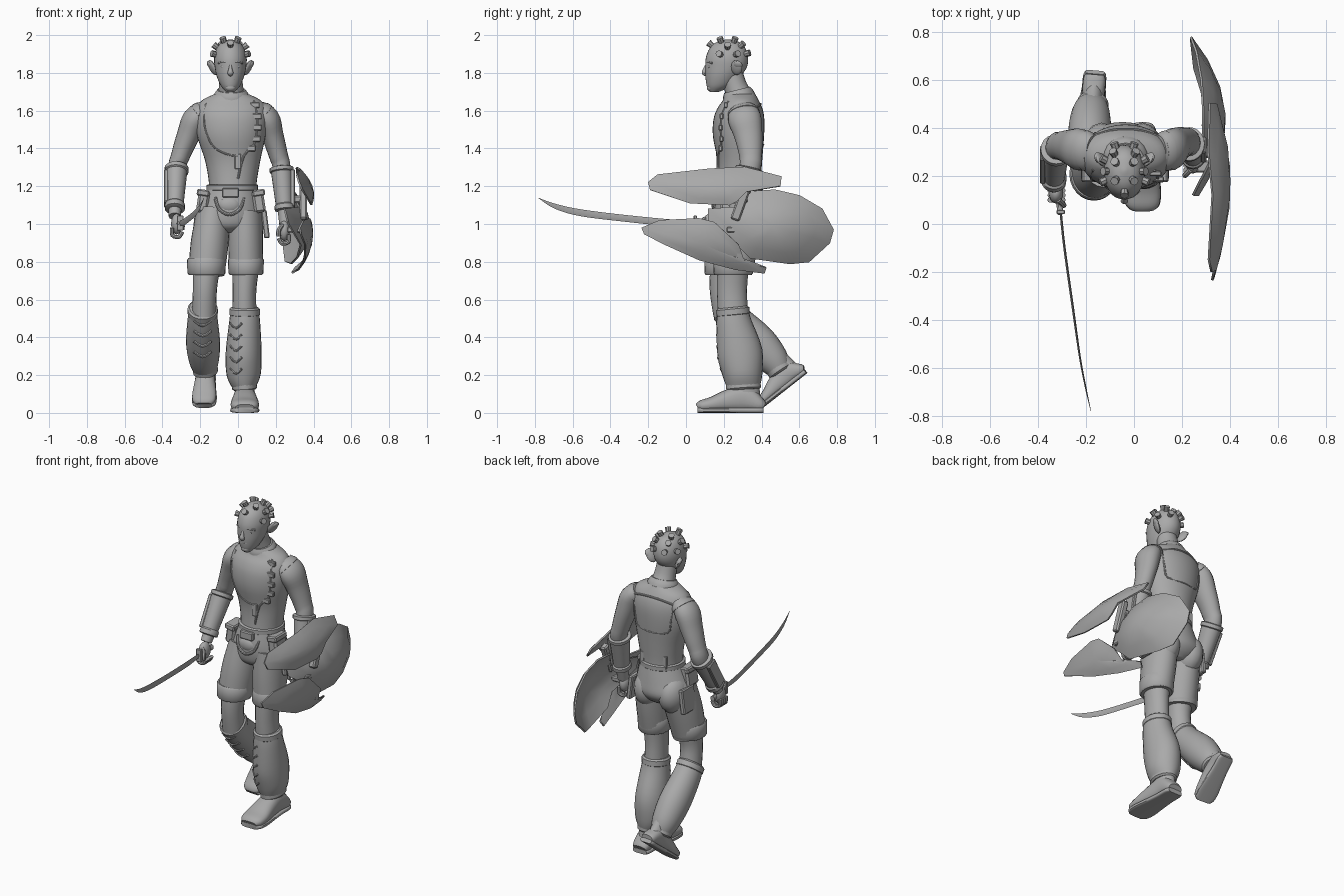
import bpy, bmesh, math
from mathutils import Vector, Matrix
from mathutils.bvhtree import BVHTree

start = bpy.data.objects.get("Cube")
if start:
    bpy.data.objects.remove(start)

grey = bpy.data.materials.new("plain_grey")
grey.use_nodes = True
grey.diffuse_color = (.4, .4, .4, 1)
grey.node_tree.nodes["Principled BSDF"].inputs["Base Color"].default_value = (.4, .4, .4, 1)


def finish(name, bm, matrix=None, smooth=True):
    if matrix:
        bm.transform(matrix)
    bmesh.ops.recalc_face_normals(bm, faces=bm.faces)
    for f in bm.faces:
        f.smooth = smooth
    for e in bm.edges:
        e.smooth = len(e.link_faces) == 2 and e.calc_face_angle(0) < math.radians(42)
    mesh = bpy.data.meshes.new(name)
    bm.to_mesh(mesh)
    bm.free()
    mesh.materials.append(grey)
    obj = bpy.data.objects.new(name, mesh)
    bpy.context.collection.objects.link(obj)
    return obj


def catmull(secs, steps):
    rows = []
    last = len(secs) - 1
    for i in range(last):
        four = [secs[max(0, min(last, i + k))] for k in (-1, 0, 1, 2)]
        for s in range(steps):
            t = s / steps
            rows.append([b + .5 * t * (c - a + t * (2*a - 5*b + 4*c - d + t * (3*b - a - 3*c + d)))
                         for a, b, c, d in zip(*four)])
    return rows + [list(secs[-1])]


def loft(name, secs, ref=(1, 0, 0), n=20, power=2, steps=4, flat=False, matrix=None):
    """Skin elliptical rings (x, y, z, radius a, radius b) along a path."""
    rows = catmull(secs, steps)
    centres = [Vector(r[:3]) for r in rows]
    bm = bmesh.new()
    rings = []
    for i, row in enumerate(rows):
        t = centres[min(i + 1, len(rows) - 1)] - centres[max(i - 1, 0)]
        t = Vector((0, 0, 1)) if flat else t.normalized()
        side = Vector(ref)
        side = (side - t * side.dot(t)).normalized()
        up = t.cross(side)
        ring = []
        for k in range(n):
            c, s = math.cos(math.tau * k / n), math.sin(math.tau * k / n)
            a = math.copysign(abs(c) ** (2 / power), c) * max(row[3], .001)
            b = math.copysign(abs(s) ** (2 / power), s) * max(row[4], .001)
            ring.append(bm.verts.new(centres[i] + side * a + up * b))
        rings.append(ring)
    for low, high in zip(rings, rings[1:]):
        for k in range(n):
            j = (k + 1) % n
            bm.faces.new((low[k], low[j], high[j], high[k]))
    bm.faces.new(rings[0])
    bm.faces.new(rings[-1])
    return finish(name, bm, matrix)


def ridge(name, points, r=.005, ref=(.1, 1, .05)):
    return loft(name, [(*p, r, r) for p in points], ref, n=8, steps=3)


def ball(name, at, size, turn=(0, 0, 0)):
    bm = bmesh.new()
    bmesh.ops.create_uvsphere(bm, u_segments=14, v_segments=10, radius=1)
    rot = Matrix.Rotation(turn[2], 4, 'Z') @ Matrix.Rotation(turn[1], 4, 'Y') @ Matrix.Rotation(turn[0], 4, 'X')
    return finish(name, bm, Matrix.Translation(at) @ rot @ Matrix.Diagonal((*size, 1)))


def box(name, at, size, tilt=0, axis='X'):
    bm = bmesh.new()
    bmesh.ops.create_cube(bm, size=1)
    bm.transform(Matrix.Diagonal((*size, 1)))
    bmesh.ops.bevel(bm, geom=bm.edges[:], offset=min(size) * .2, segments=1, affect='EDGES')
    return finish(name, bm, Matrix.Translation(at) @ Matrix.Rotation(tilt, 4, axis), False)


def tree_of(obj):
    return BVHTree.FromPolygons([v.co for v in obj.data.vertices], [p.vertices[:] for p in obj.data.polygons])


# Torso, collar and neck
torso = loft("torso", [(-.03, .28, 1.12, .135, .125), (-.028, .28, 1.2, .125, .115), (-.028, .285, 1.33, .145, .118),
                       (-.035, .278, 1.46, .18, .135), (-.035, .28, 1.55, .192, .135), (-.035, .285, 1.61, .185, .12),
                       (-.035, .29, 1.655, .155, .095), (-.035, .285, 1.69, .085, .08)], n=32, flat=True)
loft("neck", [(-.035, .3, 1.64, .08, .08), (-.037, .265, 1.72, .065, .062), (-.04, .24, 1.8, .06, .06)])
loft("collar", [(-.035, .28, 1.67, .095, .088), (-.035, .275, 1.69, .09, .082), (-.035, .27, 1.71, .075, .07)])
skin = tree_of(torso)


def on_torso(points, front=True):
    d = 1 if front else -1
    hits = [skin.ray_cast(Vector((x, -2 * d, z)), Vector((0, d, 0)))[0] for x, z in points]
    return [h for h in hits if h]


ridge("chest_seam", on_torso([(-.17, 1.64), (-.18, 1.56), (-.17, 1.49), (-.13, 1.41), (-.06, 1.37), (0, 1.36)]))
ridge("chest_strap", on_torso([(.085, 1.65), (.1, 1.58), (.1, 1.5), (.085, 1.42), (.03, 1.36), (0, 1.24)]), .006)
for i, (x, z) in enumerate([(.09, 1.63), (.1, 1.57), (.1, 1.51), (.095, 1.45), (.07, 1.4)]):
    box(f"strap_buckle_{i}", on_torso([(x, z)])[0], (.05, .02, .03))
box("chest_clip", on_torso([(0, 1.33)])[0], (.035, .016, .08))
back = [(-.17, 1.6), (-.16, 1.5), (-.14, 1.43), (-.035, 1.42), (.07, 1.43), (.09, 1.5), (.1, 1.6)]
ridge("back_panel_edge", on_torso(back, False))
ridge("back_yoke_edge", on_torso([(-.17, 1.61), (-.1, 1.63), (-.035, 1.635), (.03, 1.63), (.1, 1.61)], False), .006)
for x in (-.11, .04):
    box("back_clip", on_torso([(x, 1.23)], False)[0], (.03, .016, .08))

# Head with face, ears and scalp studs
head = loft("head", [(-.04, .15, 1.7, .022, .025), (-.04, .175, 1.73, .05, .065), (-.04, .195, 1.78, .072, .092),
                     (-.04, .212, 1.83, .083, .11), (-.04, .217, 1.88, .086, .112), (-.04, .22, 1.93, .073, .095),
                     (-.04, .222, 1.963, .045, .06), (-.04, .222, 1.978, .006, .006)], n=28, flat=True)
loft("nose", [(-.04, .113, 1.85, .006, .006), (-.04, .102, 1.82, .01, .012), (-.04, .096, 1.8, .016, .013),
              (-.04, .108, 1.788, .01, .008)], n=10)
ball("upper_lip", (-.04, .114, 1.764), (.026, .01, .006))
ball("lower_lip", (-.04, .117, 1.753), (.022, .01, .007))
ball("chin", (-.04, .13, 1.722), (.028, .02, .02))
for s, label in ((-1, "right"), (1, "left")):
    ball(label + "_eye", (-.04 + s * .035, .125, 1.832), (.016, .01, .008))
    ridge(label + "_brow", [(-.04 + s * a, y, z) for a, y, z in
                            ((.012, .111, 1.85), (.035, .117, 1.857), (.063, .14, 1.852))], .006)
    ball(label + "_ear", (-.04 + s * .094, .268, 1.828), (.014, .032, .044), (-.3, s * .4, -s * .5))
    ball(label + "_ear_rim", (-.04 + s * .108, .276, 1.842), (.012, .024, .024), (-.3, s * .6, -s * .3))

scalp, middle = tree_of(head), Vector((-.04, .22, 1.875))
rows = [(62, (45, 135, 225, 315)), (40, (-90, 0, 180, 60, 120)), (14, (-25, 205, 30, 70, 110, 150))]
for elevation, turns in rows:
    for turn in turns:
        e, a = math.radians(elevation), math.radians(turn)
        out = Vector((math.cos(e) * math.cos(a), math.cos(e) * math.sin(a), math.sin(e)))
        at = scalp.ray_cast(middle, out)[0] + out * .01
        bm = bmesh.new()
        bmesh.ops.create_cone(bm, cap_ends=True, segments=8, radius1=.015, radius2=.018, depth=.03)
        finish("scalp_stud", bm, Matrix.Translation(at) @ out.to_track_quat('Z', 'Y').to_matrix().to_4x4())

# Hips, belt and pouches
loft("hips", [(-.03, .28, 1.19, .13, .122), (-.04, .28, 1.1, .16, .138), (-.05, .285, 1.03, .182, .14),
              (-.05, .28, .985, .14, .12), (-.05, .28, .955, .05, .08)], n=28, flat=True)
for x, label in ((-.135, "right"), (.035, "left")):
    ball(label + "_seat", (x, .305, 1.02), (.085, .118, .12))
loft("belt", [(-.03, .28, z, .13 + d, .121 + d) for z, d in ((1.175, 0), (1.18, .006), (1.205, .006), (1.21, 0))],
     n=28, steps=1, flat=True)
box("belt_buckle", (-.04, .15, 1.165), (.09, .03, .05))
ridge("belly_loop", [(-.12, .17, 1.14), (-.1, .148, 1.08), (-.045, .138, 1.05), (.01, .148, 1.08), (.03, .17, 1.14)], .009)
ball("belly_pouch", (-.045, .165, 1.1), (.06, .03, .045))
for s, x, label in ((-1, -.185, "right"), (1, .11, "left")):
    box(label + "_belt_pouch", (x, .235, 1.12), (.06, .11, .12), s * -.15, 'Y')
    box(label + "_pouch_flap", (x, .232, 1.165), (.066, .115, .035), s * -.15, 'Y')
    box(label + "_thigh_pocket", (x + s * .035, .3, 1.0), (.03, .12, .15), s * -.12, 'Y')

# Shorts and cuffs
legs = {"right": [(-.13, .275, 1.06, .09, .125), (-.15, .235, .9, .1, .118), (-.167, .205, .74, .096, .103)],
        "left": [(.04, .28, 1.06, .09, .125), (.04, .265, .9, .092, .118), (.042, .25, .74, .088, .1)]}
for label, path in legs.items():
    loft(label + "_shorts", path, n=24)
    x, y, z, a, b = path[-1]
    cuff = [(-.01, -.003), (0, .005), (.07, .007), (.08, 0)]
    loft(label + "_cuff", [(x, y + h * .06, z + h, a + d, b + d) for h, d in cuff], n=24, steps=1, flat=True)

# Knees, shin guards with rims and laces
loft("right_knee", [(-.165, .21, .8, .075, .08), (-.175, .195, .66, .064, .07), (-.18, .215, .52, .064, .07)])
loft("left_knee", [(.042, .25, .8, .075, .085), (.034, .243, .65, .063, .08), (.034, .25, .5, .065, .08)])
shins = {"right": [(-.187, .215, .55, .073, .08), (-.187, .275, .475, .082, .09), (-.185, .38, .37, .09, .1),
                   (-.18, .46, .28, .08, .085), (-.172, .5, .22, .06, .06)],
         "left": [(.035, .247, .55, .074, .082), (.035, .255, .47, .083, .095), (.03, .285, .32, .095, .12),
                  (.03, .3, .2, .09, .105), (.035, .305, .13, .06, .085)]}
laces = {"right": (-.187, .009, (.475, .42, .365, .31)), "left": (-.01, .006, (.46, .4, .34, .28, .22))}
for label, path in shins.items():
    guard = loft(label + "_shin_guard", path, n=24)
    for end, near in ((0, 1), (-1, -2)):
        a, b = Vector(path[end][:3]), Vector(path[near][:3])
        d = (b - a).normalized() * .03
        r, q = path[end][3] + .007, path[end][4] + .007
        loft(label + "_guard_rim", [(*(a - d * .3), r - .01, q - .01), (*a, r, q), (*(a + d), r, q),
                                    (*(a + d * 1.3), r - .01, q - .01)], steps=1)
    surface = tree_of(guard)
    x, thick, heights = laces[label]
    for z in heights:
        hits = [surface.ray_cast(Vector((x + dx * thick, -1, z + dz)), Vector((0, 1, 0)))[0]
                for dx, dz in ((-5, .015), (0, -.012), (5, .015))]
        ridge(label + "_shin_lace", hits, thick)


# Shoes, the right one lifted at the heel
def shoe(label, matrix):
    secs = [(.41, .045, .03), (.385, .055, .045), (.31, .057, .075), (.22, .066, .063), (.14, .075, .045),
            (.085, .07, .036), (.062, .05, .026)]
    loft(label + "_shoe", [(.036, y, h, a, h - .004) for y, a, h in secs], n=24, power=2.4, matrix=matrix)
    loft(label + "_sole", [(.036, y * 1.01 - .003, .014, a + .002, .014) for y, a, h in secs], n=24, power=4, matrix=matrix)
    loft(label + "_ankle", [(.036, .305, .05, .055, .095), (.036, .307, .13, .052, .082), (.036, .31, .19, .054, .075)],
         flat=True, matrix=matrix)


shoe("left", Matrix.Identity(4))
shoe("right", Matrix.Translation((-.162, .64, .21)) @ Matrix.Rotation(-.08, 4, 'Z')
     @ Matrix.Rotation(math.radians(38), 4, 'X') @ Matrix.Scale(.85, 4) @ Matrix.Translation((-.036, -.41, 0)))

# Arms, garment bands, bracers and hands
arms = {"right": ([(-.17, .3, 1.61, .045, .07), (-.225, .31, 1.56, .066, .088), (-.263, .32, 1.47, .061, .075),
                   (-.305, .325, 1.36, .05, .06), (-.325, .31, 1.28, .046, .055), (-.335, .16, 1.04, .032, .034)],
                  (-.325, .315, 1.3), (-.335, .18, 1.075), (-.325, .13, 1.0)),
        "left": ([(.105, .3, 1.61, .045, .07), (.155, .31, 1.56, .064, .088), (.183, .33, 1.47, .058, .075),
                  (.215, .342, 1.36, .05, .06), (.233, .335, 1.28, .046, .055), (.25, .27, 1.0, .032, .034)],
                 (.23, .335, 1.3), (.248, .285, 1.07), (.245, .255, .965))}
for label, (path, top, low, palm) in arms.items():
    s = 1 if label == "left" else -1
    loft(label + "_arm", path)
    a, b = Vector(path[0][:3]), Vector(path[1][:3])
    loft(label + "_shoulder_band", [(*a.lerp(b, f), r, r + .022) for f, r in ((.1, .05), (.3, .06), (.55, .064), (.6, .055))],
         steps=1)
    top, low = Vector(top), Vector(low)
    rings = [(0, .05), (.02, .064), (.1, .064), (.12, .057), (.85, .046), (.88, .053), (.98, .053), (1, .04)]
    loft(label + "_bracer", [(*top.lerp(low, f), r, r * 1.12) for f, r in rings], steps=1)
    mid = top.lerp(low, .5) + Vector((s * .05, 0, 0))
    box(label + "_bracer_plate", mid, (.025, .07, .2), math.atan2(top.y - low.y, low.z - top.z) + math.pi, 'X')
    ball(label + "_palm", palm, (.03, .045, .055))
    p = Vector(palm)
    for i in range(4):
        y = (i - 1.5) * .02
        ridge(label + "_finger", [p + Vector(v) for v in ((s * .025, y, -.02), (s * .022, y, -.06),
                                                          (-s * .012, y, -.068), (-s * .03, y, -.04))], .011)
    ridge(label + "_thumb", [p + Vector(v) for v in ((-s * .01, -.03, .03), (-s * .03, -.05, 0), (-s * .03, -.05, -.03))],
          .012, (1, 0, 0))

# Curved sword
loft("sword_blade", [(-.305, .04, 1.005, .005, .014), (-.29, -.1, 1.008, .005, .018), (-.255, -.35, 1.033, .005, .018),
                     (-.225, -.56, 1.06, .004, .018), (-.2, -.69, 1.093, .003, .013), (-.18, -.78, 1.137, .001, .001)], n=4)
loft("sword_grip", [(-.325, .2, .995, .014, .018), (-.32, .13, 1.0, .011, .014), (-.305, .04, 1.005, .013, .016)], n=10)
box("sword_guard", (-.306, .05, 1.005), (.035, .018, .08))


# Three-piece shield, each plate dished about its own crown (x, y, z, curve along y, curve along z)
def shield_plate(name, outline, crown):
    bm = bmesh.new()
    cy, cz = (sum(c) / len(outline) for c in zip(*outline))
    px, py, pz, bend_y, bend_z = crown

    def vert(y, z):
        return bm.verts.new((px - bend_y * (y - py) ** 2 - bend_z * (z - pz) ** 2, y, z))
    hub = vert(cy, cz)
    rings = [[vert(cy + (y - cy) * f, cz + (z - cz) * f) for y, z in outline] for f in (.35, .7, 1)]
    for k in range(len(outline)):
        j = (k + 1) % len(outline)
        bm.faces.new((hub, rings[0][k], rings[0][j]))
        for small, big in zip(rings, rings[1:]):
            bm.faces.new((small[k], big[k], big[j], small[j]))
    plate = finish(name, bm)
    solid = plate.modifiers.new("thickness", 'SOLIDIFY')
    solid.thickness = .01
    solid.offset = 0


shield_plate("shield_upper", [(-.2, 1.22), (-.15, 1.26), (.12, 1.29), (.31, 1.3), (.505, 1.25), (.5, 1.2), (.32, 1.17),
                              (.27, 1.12), (.23, 1.1), (.02, 1.11), (-.19, 1.18)], (.398, .17, 1.15, .42, 3.6))
shield_plate("shield_rear", [(.33, 1.17), (.47, 1.18), (.6, 1.15), (.72, 1.08), (.78, .97), (.76, .9), (.65, .8), (.55, .79),
                             (.34, .82), (.27, .89), (.12, 1.0), (.12, 1.08), (.27, 1.09)], (.378, .43, .98, 1.15, 2.2))
shield_plate("shield_lower", [(-.235, .98), (-.14, 1.02), (.07, 1.03), (.15, 1.01), (.28, .89), (.31, .8), (.425, .77),
                              (.415, .74), (.26, .76), (.07, .81), (-.11, .89), (-.22, .945)], (.393, .17, .95, .4, 1.9))
box("shield_brace", (.345, .29, 1.11), (.04, .05, .19), -.35)
box("shield_arm_strap", (.3, .3, 1.13), (.08, .05, .04))
box("shield_hand_strap", (.3, .24, .97), (.08, .05, .03))
